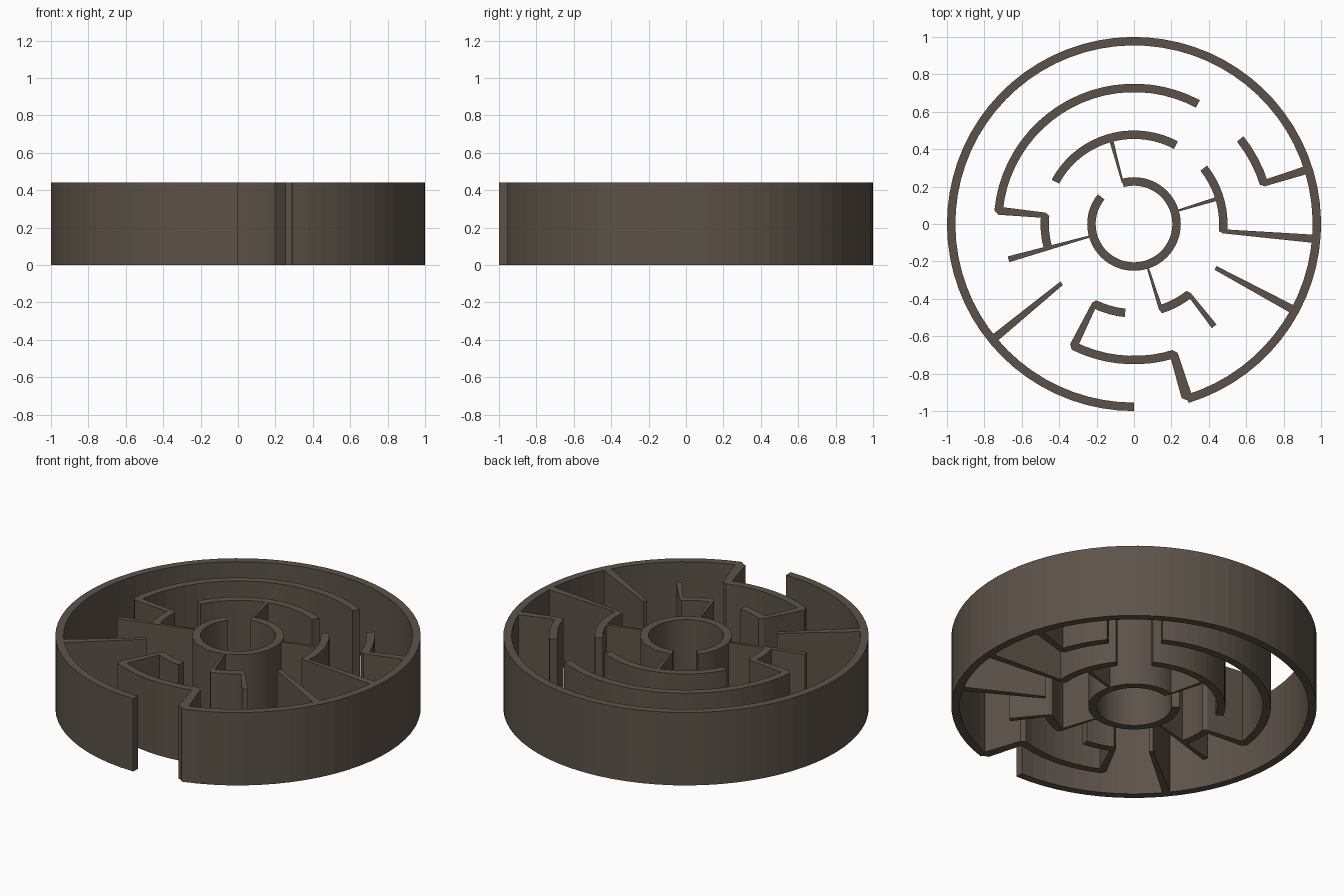
import bpy, bmesh, math

if "Cube" in bpy.data.objects:
    bpy.data.objects.remove(bpy.data.objects["Cube"])

H = 0.44          # wall height
T = 0.045         # ring wall thickness
R = [0.25, 0.5, 0.75, 1.0]   # outer radii of the four rings

mat = bpy.data.materials.new("dark brown")
mat.diffuse_color = (0.108, 0.086, 0.066, 1)
mat.use_nodes = True
mat.node_tree.nodes["Principled BSDF"].inputs["Base Color"].default_value = mat.diffuse_color


def polar(r, deg):
    a = math.radians(deg)
    return (r * math.cos(a), r * math.sin(a))


def make_object(name, bm):
    bmesh.ops.recalc_face_normals(bm, faces=bm.faces)
    me = bpy.data.meshes.new(name)
    bm.to_mesh(me)
    bm.free()
    me.materials.append(mat)
    ob = bpy.data.objects.new(name, me)
    bpy.context.collection.objects.link(ob)


def curved_wall(name, ring, start, end):
    """Upright wall following one ring between two angles."""
    n = max(2, round((end - start) / 5.0))
    ro, ri = R[ring], R[ring] - T
    bm = bmesh.new()
    rows = []
    for i in range(n + 1):
        a = start + (end - start) * i / n
        rows.append([bm.verts.new((*polar(r, a), z))
                     for r, z in ((ri, 0), (ro, 0), (ro, H), (ri, H))])
    for p, q in zip(rows, rows[1:]):
        for k in range(4):
            m = (k + 1) % 4
            bm.faces.new((p[k], p[m], q[m], q[k]))
    bm.faces.new(rows[0])
    bm.faces.new(rows[-1])
    make_object(name, bm)


def radial_wall(name, ang, r0, r1, width=2.6, point_in=False, point_out=False):
    """Wall that widens with the radius; pointed ends chamfer the corners."""
    h = width / 2
    pts = [(r0, ang - h), (r1, ang - h)]
    if point_out:
        pts.append((r1 + T / 2, ang))
    pts += [(r1, ang + h), (r0, ang + h)]
    if point_in:
        pts.append((r0 - T / 2, ang))
    bm = bmesh.new()
    low = [bm.verts.new((*polar(*p), 0)) for p in pts]
    top = [bm.verts.new((*polar(*p), H)) for p in pts]
    bm.faces.new(low)
    bm.faces.new(top)
    for i in range(len(pts)):
        j = (i + 1) % len(pts)
        bm.faces.new((low[i], low[j], top[j], top[i]))
    make_object(name, bm)


# Curved walls: ring index, start and end angle
arcs = [
    ("outer_ring", 3, -73, 270),
    ("hub_ring", 0, 140.5, 465.5),
    ("second_ring_back", 2, 62, 174.3),
    ("second_ring_front", 2, 243.5, 287),
    ("second_ring_right", 2, 17, 38.7),
    ("third_ring_back", 1, 62, 151.7),
    ("third_ring_right", 1, -5, 38.7),
    ("third_ring_left", 1, 174.5, 195.6),
    ("third_ring_front_left", 1, 244, 264.3),
    ("third_ring_front_right", 1, -72.6, -52),
]
for a in arcs:
    curved_wall(*a)

# Plain radial walls: angle, inner and outer radius
M = [r - T / 2 for r in R]   # middle radii
spokes = [
    ("outer_spoke_left", 219.3, 0.5, M[3]),
    ("outer_spoke_right", -28.3, 0.495, M[3]),
    ("hub_spoke_left", 195.7, M[0], 0.697),
    ("hub_spoke_right", 16.9, M[0], M[1]),
    ("hub_spoke_back", 105.2, M[0], M[1]),
]
for s in spokes:
    radial_wall(*s)

# Radial walls that join ring ends with chamfered corners
radial_wall("entrance_link", -73, M[2], 0.965, 3.4, True, True)
radial_wall("front_link", 243.7, M[1], M[2], 3.4, True, True)
radial_wall("left_link", 174.4, M[1], M[2], 3.4, True, True)
radial_wall("right_link", -4.7, M[1], M[3], 2.6, True)
radial_wall("right_back_link", 17.4, M[2], M[3], 2.6, True)
radial_wall("hub_front_link", -72.5, M[0], M[1], 2.6, False, True)
radial_wall("front_right_spur", -51.9, M[1], 0.695, 2.6, True)
